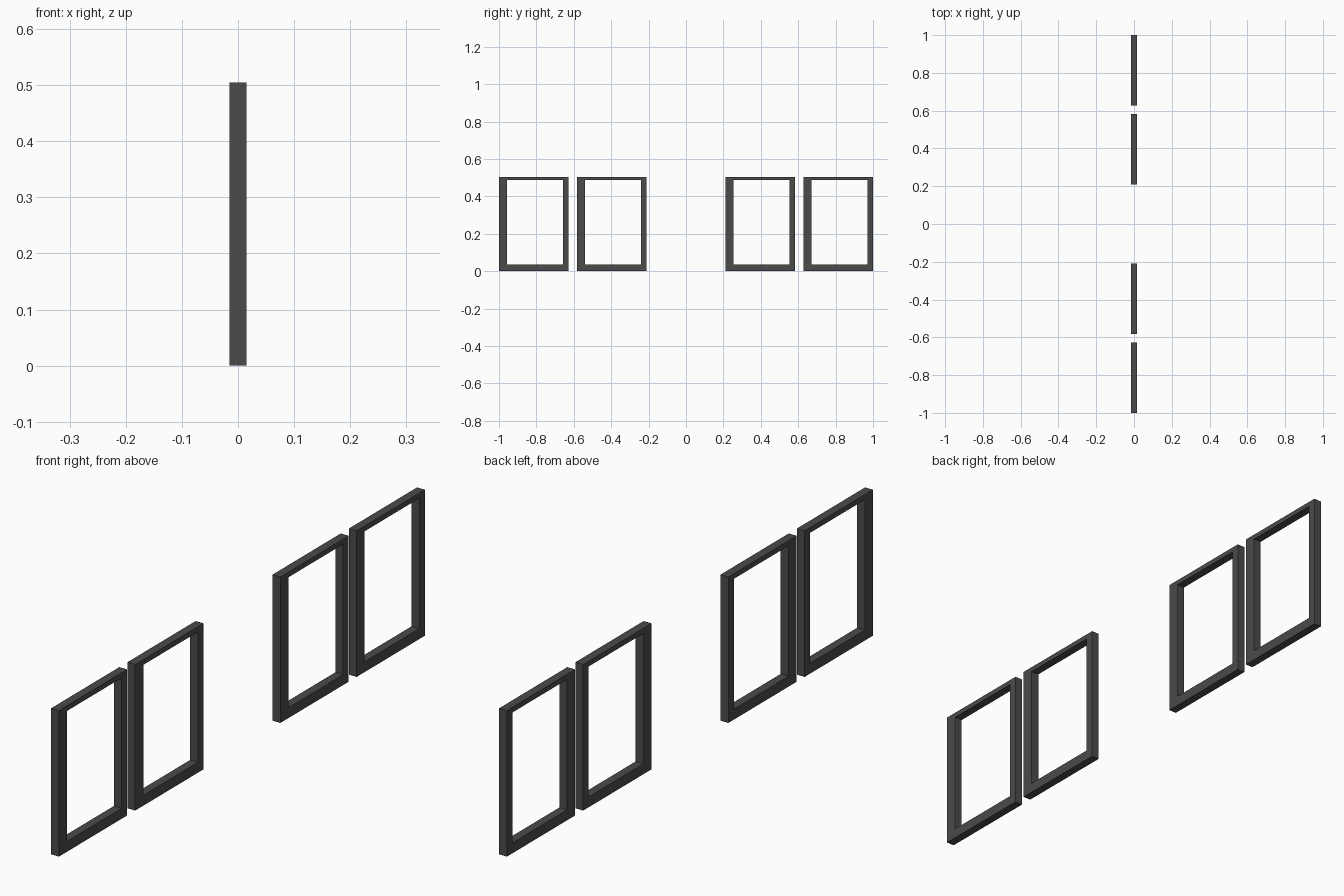
import bpy, bmesh

if "Cube" in bpy.data.objects:
    bpy.data.objects.remove(bpy.data.objects["Cube"])

# Shared frame dimensions
WIDTH, HEIGHT, DEPTH = 0.373, 0.505, 0.03
LOW_STILE, HIGH_STILE = 0.044, 0.03      # side bars
BOTTOM_RAIL, TOP_RAIL = 0.036, 0.018


def rect(y0, y1, z0, z1):
    return [(y0, z0), (y1, z0), (y1, z1), (y0, z1)]


def window_frame(name, y):
    """Rectangular ring in the YZ plane, extruded along x."""
    outer = rect(y, y + WIDTH, 0, HEIGHT)
    inner = rect(y + LOW_STILE, y + WIDTH - HIGH_STILE,
                 BOTTOM_RAIL, HEIGHT - TOP_RAIL)
    bm = bmesh.new()
    o = [bm.verts.new((-DEPTH / 2, *p)) for p in outer]
    i = [bm.verts.new((-DEPTH / 2, *p)) for p in inner]
    for a in range(4):
        b = (a + 1) % 4
        bm.faces.new((o[a], o[b], i[b], i[a]))
    ext = bmesh.ops.extrude_face_region(bm, geom=bm.faces[:], use_keep_orig=True)
    moved = [v for v in ext["geom"] if isinstance(v, bmesh.types.BMVert)]
    bmesh.ops.translate(bm, verts=moved, vec=(DEPTH, 0, 0))
    bmesh.ops.recalc_face_normals(bm, faces=bm.faces[:])
    mesh = bpy.data.meshes.new(name)
    bm.to_mesh(mesh)
    bm.free()
    obj = bpy.data.objects.new(name, mesh)
    bpy.context.collection.objects.link(obj)
    mesh.materials.append(dark)


# Dark grey finish
dark = bpy.data.materials.new("dark_frame")
dark.diffuse_color = (0.07, 0.07, 0.07, 1)
dark.use_nodes = True
dark.node_tree.nodes["Principled BSDF"].inputs["Base Color"].default_value = dark.diffuse_color

# Two pairs of frames in a row
for n, y in enumerate((-1.0, -0.583, 0.21, 0.627), 1):
    window_frame(f"window_frame_{n}", y)
